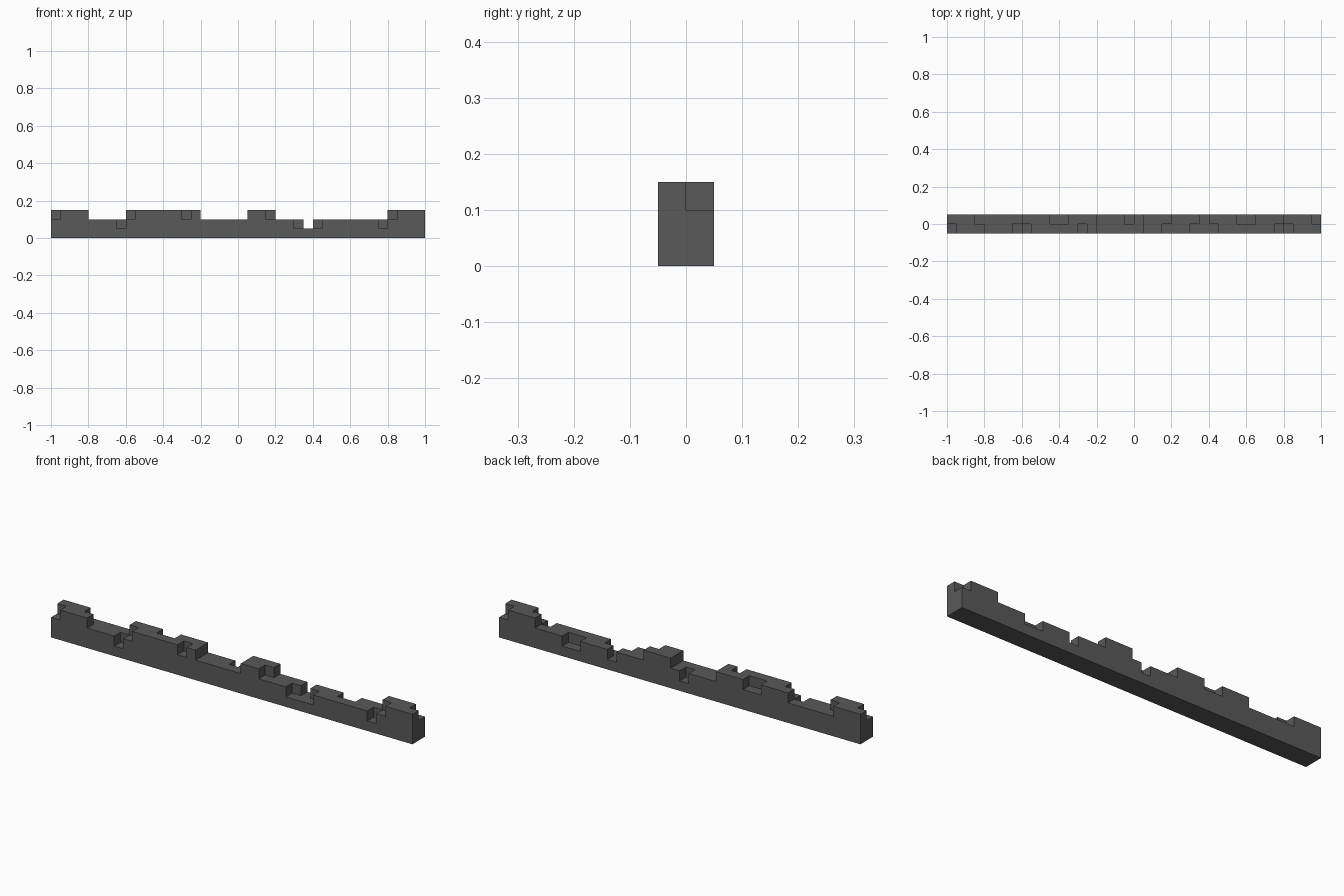
import bpy
import bmesh
from mathutils import Vector

cube = bpy.data.objects.get("Cube")
if cube:
    bpy.data.objects.remove(cube, do_unlink=True)

UNIT = 0.05
LENGTH = 40

# Raised teeth and one-unit notches, as (start, end) along the bar
TEETH = [(0, 4), (8, 16), (21, 24), (36, 40)]
FRONT_NOTCHES = [(0, 1), (7, 9), (14, 15), (23, 24), (26, 29), (35, 37)]
BACK_NOTCHES = [(3, 4), (11, 13), (19, 20), (27, 28), (31, 33), (39, 40)]


def inside(i, spans):
    return any(a <= i < b for a, b in spans)


# Filled cells of the bar: two rows deep, two or three cells tall
filled = set()
for row, notches in enumerate((FRONT_NOTCHES, BACK_NOTCHES)):
    for i in range(LENGTH):
        height = 2 + inside(i, TEETH) - inside(i, notches)
        filled.update((i, row, k) for k in range(height))

# Outer skin: a square wherever a filled cell meets an empty one
bm = bmesh.new()
origin = Vector((LENGTH / 2, 1, 0))
for cell in filled:
    for axis in range(3):
        for side in (-1, 1):
            n = Vector((0, 0, 0))
            n[axis] = side
            if tuple(int(c) for c in Vector(cell) + n) in filled:
                continue
            u = Vector((0, 0, 0))
            u[(axis + 1) % 3] = 0.5
            v = n.cross(u)
            centre = Vector(cell) + Vector((0.5, 0.5, 0.5)) + n * 0.5 - origin
            corners = (-u - v, u - v, u + v, v - u)
            bm.faces.new([bm.verts.new((centre + c) * UNIT) for c in corners])

# Weld the skin and merge flat areas
bmesh.ops.remove_doubles(bm, verts=bm.verts, dist=0.001)
bmesh.ops.dissolve_limit(bm, angle_limit=0.01, verts=bm.verts, edges=bm.edges)
bmesh.ops.recalc_face_normals(bm, faces=bm.faces)

mesh = bpy.data.meshes.new("notched_bar")
bm.to_mesh(mesh)
bm.free()
bar = bpy.data.objects.new("notched_bar", mesh)
bpy.context.collection.objects.link(bar)

# Dark grey material
grey = bpy.data.materials.new("dark_grey")
grey.use_nodes = True
colour = (0.1, 0.1, 0.1, 1)
grey.diffuse_color = colour
grey.node_tree.nodes["Principled BSDF"].inputs["Base Color"].default_value = colour
mesh.materials.append(grey)
